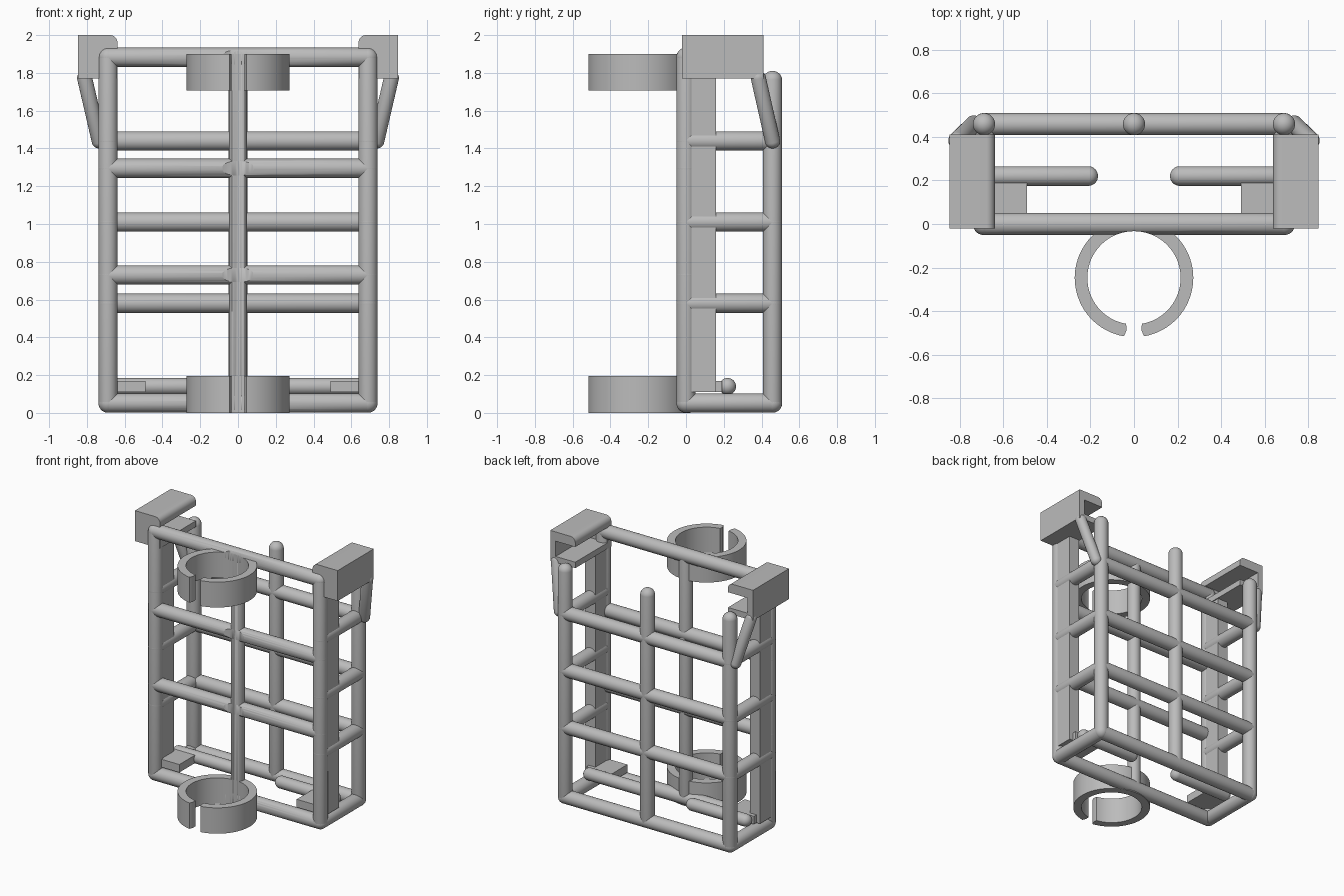
import bpy, bmesh, math
from mathutils import Vector, Matrix

if "Cube" in bpy.data.objects:
    bpy.data.objects.remove(bpy.data.objects["Cube"], do_unlink=True)

grey = bpy.data.materials.new("plain grey")
grey.use_nodes = True
GREY = (0.5, 0.5, 0.5, 1)
grey.diffuse_color = GREY
grey.node_tree.nodes["Principled BSDF"].inputs["Base Color"].default_value = GREY

R = 0.051                    # tube radius
X = 0.688                    # half spacing of the corner posts
BACK = 0.458                 # depth of the back frame
LOW, TOP, BACK_TOP = 0.052, 1.883, 1.76
RING_Y, RING_IN, RING_OUT = -0.247, 0.214, 0.272


def finish(name, bm):
    bmesh.ops.recalc_face_normals(bm, faces=bm.faces)
    mesh = bpy.data.meshes.new(name)
    bm.to_mesh(mesh)
    bm.free()
    obj = bpy.data.objects.new(name, mesh)
    mesh.materials.append(grey)
    bpy.context.collection.objects.link(obj)
    bpy.ops.object.select_all(action="DESELECT")
    obj.select_set(True)
    bpy.context.view_layer.objects.active = obj
    bpy.ops.object.shade_smooth_by_angle(angle=math.radians(35))
    return obj


def tube(name, a, b, r=R):
    """Round-ended bar from a to b."""
    a, b = Vector(a), Vector(b)
    bm = bmesh.new()
    bmesh.ops.create_uvsphere(bm, u_segments=32, v_segments=17, radius=r)
    for v in bm.verts:
        if v.co.z > 0:
            v.co.z += (b - a).length
    turn = Vector((0, 0, 1)).rotation_difference(b - a).to_matrix().to_4x4()
    bm.transform(Matrix.Translation(a) @ turn)
    return finish(name, bm)


def box(name, lo, hi):
    bm = bmesh.new()
    bmesh.ops.create_cube(bm, size=1)
    for v in bm.verts:
        v.co = Vector([l + (c + 0.5) * (h - l) for l, h, c in zip(lo, hi, v.co)])
    return finish(name, bm)


def prism(name, points, offset):
    """Closed outline pushed along an offset."""
    bm = bmesh.new()
    face = bm.faces.new([bm.verts.new(p) for p in points])
    out = bmesh.ops.extrude_face_region(bm, geom=[face])["geom"]
    bmesh.ops.translate(bm, vec=offset,
                        verts=[g for g in out if isinstance(g, bmesh.types.BMVert)])
    return finish(name, bm)


# Front frame, crossed by two rungs and a central bar
front = [tube("front_rail", (-X, 0, z), (X, 0, z)) for z in (LOW, 0.73, 1.295, TOP)]
front.append(tube("front_centre_bar", (0, 0, LOW), (0, 0, TOP), 0.047))

# Round channel shaved from the front bars
bm = bmesh.new()
bmesh.ops.create_cone(bm, cap_ends=True, segments=96, radius1=RING_IN,
                      radius2=RING_IN, depth=3,
                      matrix=Matrix.Translation((0, RING_Y, 1)))
cutter = finish("channel_cutter", bm)
cutter.hide_render = True
cutter.hide_viewport = True
for obj in front:
    cut = obj.modifiers.new("channel", "BOOLEAN")
    cut.operation = "DIFFERENCE"
    cut.solver = "EXACT"
    cut.object = cutter

# Open clip rings with the gap at the front
gap = 0.17
angles = [-math.pi / 2 + gap + i * (2 * math.pi - 2 * gap) / 72 for i in range(73)]
for name, z, height in (("lower_clip_ring", 0, 0.195), ("upper_clip_ring", 1.708, 0.192)):
    def at(r, a):
        return (r * math.cos(a), RING_Y + r * math.sin(a), z)
    outline = [at(RING_OUT, a) for a in angles]
    outline.append(at((RING_IN + RING_OUT) / 2, angles[-1] + 0.03))
    outline += [at(RING_IN, a) for a in reversed(angles)]
    outline.append(at((RING_IN + RING_OUT) / 2, angles[0] - 0.03))
    prism(name, outline, (0, 0, height))

# Back frame
for z in (LOW, 0.58, 1.01, 1.44):
    tube("back_rail", (-X, BACK, z), (X, BACK, z))
tube("back_centre_post", (0, BACK, LOW), (0, BACK, BACK_TOP))

# Parts repeated on both sides
for s, side in ((1, "left"), (-1, "right")):
    tube(side + "_front_post", (s * X, 0, LOW), (s * X, 0, TOP))
    tube(side + "_back_post", (s * X, BACK, LOW), (s * X, BACK, BACK_TOP))
    for z in (LOW, 0.58, 1.01, 1.44):
        tube(side + "_side_rung", (s * X, 0, z), (s * X, BACK, z))
    tube(side + "_floor_bar", (s * 0.21, 0.22, 0.14), (s * 0.65, 0.22, 0.14), 0.045)
    tube(side + "_brace", (s * 0.812, 0.383, 1.773), (s * 0.735, BACK, 1.44), 0.04)

    # Upright plate and the small foot that carries the floor bar
    xs = sorted((s * 0.645, s * 0.73))
    box(side + "_side_plate", (xs[0], 0, 0.11), (xs[1], 0.16, 1.79))
    xs = sorted((s * 0.49, s * 0.7))
    box(side + "_foot", (xs[0], 0, 0.11), (xs[1], 0.19, 0.17))

    # Channel hook, open inwards and to the back
    inner, outer, wall = 0.638, 0.847, 0.045
    bend = [(inner + 0.04 - 0.04 * math.sin(t), 1.96 + 0.04 * math.cos(t))
            for t in [i * math.pi / 16 for i in range(9)]]
    cap = [(inner, 1.77), (outer, 1.77), (outer, 2)] + bend
    channel = cap + [(inner, 1.93), (outer - wall, 1.93),
                     (outer - wall, 1.77 + wall), (inner, 1.77 + wall)]
    prism(side + "_hook", [(s * x, -0.02, z) for x, z in channel], (0, 0.43, 0))
    prism(side + "_hook_end", [(s * x, -0.02, z) for x, z in cap], (0, wall, 0))
